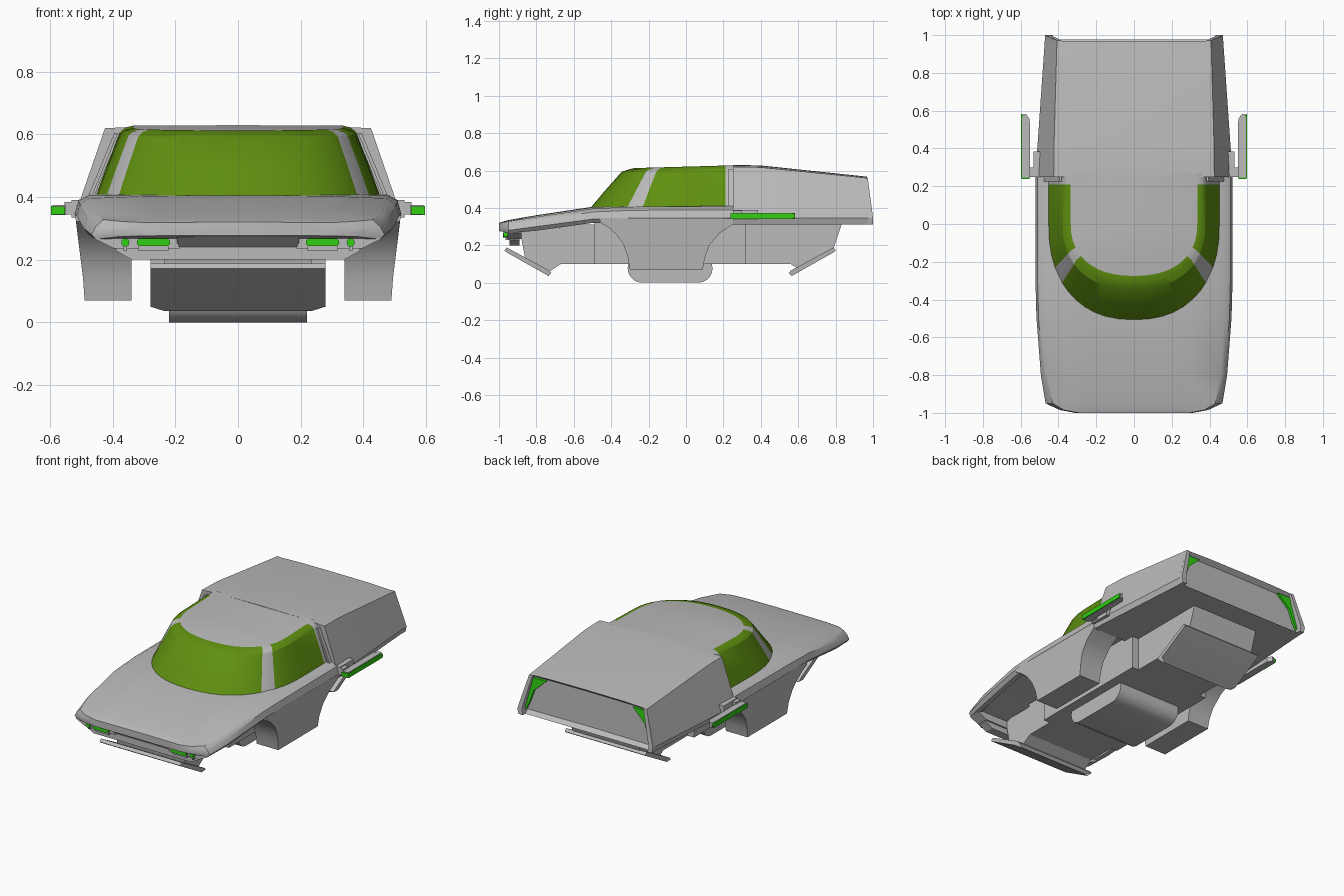
import bpy, bmesh, math

if "Cube" in bpy.data.objects:
    bpy.data.objects.remove(bpy.data.objects["Cube"])


def mat(name, c):
    m = bpy.data.materials.new(name)
    m.diffuse_color = (*c, 1)
    m.use_nodes = True
    m.node_tree.nodes["Principled BSDF"].inputs["Base Color"].default_value = m.diffuse_color
    return m


GREY = mat("body grey", (0.5, 0.5, 0.5))
GLASS = mat("olive glass", (0.115, 0.28, 0.005))
LIGHT = mat("bright green", (0.03, 0.62, 0.006))


def finish(name, bm, mats, smooth=25, mirror=False):
    bmesh.ops.remove_doubles(bm, verts=bm.verts, dist=0.0004)
    bmesh.ops.recalc_face_normals(bm, faces=bm.faces)
    me = bpy.data.meshes.new(name)
    bm.to_mesh(me)
    bm.free()
    for m in mats:
        me.materials.append(m)
    for p in me.polygons:
        p.use_smooth = True
    me.set_sharp_from_angle(angle=math.radians(smooth))
    ob = bpy.data.objects.new(name, me)
    bpy.context.collection.objects.link(ob)
    if mirror:
        mod = ob.modifiers.new("mirror", 'MIRROR')
        mod.use_mirror_merge = False
    return ob


def prism(name, pts, a, b, axis='x', m=GREY, mirror=False):
    """Extrude a profile, (y,z) along x, (x,z) along y or (x,y) along z; a, b are numbers or functions."""
    bm = bmesh.new()
    f = lambda v, z: v(z) if callable(v) else v
    put = {'x': lambda d, p: (d, p[0], p[1]), 'y': lambda d, p: (p[0], d, p[1]),
           'z': lambda d, p: (p[0], p[1], d)}[axis]
    r0 = [bm.verts.new(put(f(a, p[1]), p)) for p in pts]
    r1 = [bm.verts.new(put(f(b, p[1]), p)) for p in pts]
    bm.faces.new(r0)
    bm.faces.new(r1)
    n = len(pts)
    for i in range(n):
        j = (i + 1) % n
        bm.faces.new((r0[i], r0[j], r1[j], r1[i]))
    return finish(name, bm, [m], mirror=mirror)


def box(name, x0, x1, y0, y1, z0, z1, m=GREY, mirror=False):
    return prism(name, [(y0, z0), (y1, z0), (y1, z1), (y0, z1)], x0, x1, 'x', m, mirror)


def loft(halves):
    """Skin half sections (centre bottom to centre top), mirrored across x = 0."""
    bm = bmesh.new()
    rings = []
    for h in halves:
        loop = h + [(-x, y, z) for x, y, z in reversed(h[1:-1])]
        rings.append([bm.verts.new(p) for p in loop])
    for r, s in zip(rings, rings[1:]):
        n = len(r)
        for i in range(n):
            bm.faces.new((r[i], r[(i + 1) % n], s[(i + 1) % n], s[i]))
    caps = bm.faces.new(rings[0]), bm.faces.new(rings[-1])
    return bm, caps


# front body: hood, fenders and beltline, hollow below
stations = [  # y, bottom x z, widest x z, shoulder x z, top edge x z, centre z
    (-1.0, .30, .276, .31, .285, .305, .305, .29, .318, .32),
    (-.985, .38, .274, .392, .285, .383, .305, .37, .322, .325),
    (-.95, .455, .265, .468, .28, .455, .305, .43, .328, .335),
    (-.8, .475, .278, .493, .30, .483, .333, .46, .352, .361),
    (-.5, .497, .32, .516, .34, .505, .378, .475, .396, .406),
    (-.3, .50, .318, .522, .345, .51, .387, .475, .406, .412),
    (.25, .50, .31, .522, .345, .51, .39, .475, .41, .412)]
halves = []
for y, xb, zb, xw, zw, xs, zs, xt, zt, zc in stations:
    zi = zb + (.02 if y > -.9 else .0006)
    halves.append([(0, y, zi), (xb - .04, y, zi), (xb - .03, y, zb), (xb, y, zb), (xw, y, zw),
                   (xs, y, zs), (xt, y, zt), (xt * .6, y, zt + (zc - zt) * .75), (0, y, zc)])
bm, _ = loft(halves)
finish("front_body", bm, [GREY], 35)

# rear body with a recessed back panel
halves = []
for y, xb, xw, xt, zt, zc in [(.25, .51, .52, .425, .62, .63), (.40, .50, .512, .424, .617, .627),
                              (.968, .46, .472, .408, .56, .567)]:
    lean = .008 if y > .9 else 0
    pts = [(0, .31), (xb, .31), (xw, .345), (xt, zt), (xt * .6, zt + (zc - zt) * .8), (0, zc)]
    halves.append([(x, y + lean * (zc - z) / (zc - .31), z) for x, z in pts])
bm, caps = loft(halves)
bmesh.ops.recalc_face_normals(bm, faces=bm.faces)
bmesh.ops.inset_region(bm, faces=[caps[1]], thickness=.022, depth=-.03)
finish("rear_body", bm, [GREY], 22)
# corner posts standing proud of the back panel
prism("rear_post", [(.462, .31), (.47, .345), (.408, .56), (.385, .56), (.44, .345), (.432, .31)],
      .955, lambda z: .972 + .028 * min(1, (.56 - z) / .215), 'y', GREY, True)
prism("tail_light", [(.30, .54), (.39, .54), (.446, .35), (.434, .335), (.41, .385), (.385, .46)],
      lambda z: .94 + (.567 - z) * .05, lambda z: .955 + (.567 - z) * .05, 'y', LIGHT, True)

# cabin: elliptical front, straight sides, glass panes set by column
angles = [90, 82, 74, 66, 55, 48, 40, 32, 24, 16, 8, 0]
rings = [(.457, .515, .395, 0), (.42, .435, .49, .01), (.378, .345, .592, .025),
         (.36, .305, .606, .028), (.335, .275, .613, .028)]
bm = bmesh.new()
grid = []
for X, D, z, slope in rings:
    path = [(X, .27), (X, .21)]
    for a in angles:
        t = math.radians(a)
        path.append((X * math.sin(t) ** .87, -D * max(math.cos(t), 0) ** .87))
    path += [(-x, y) for x, y in reversed(path[:-1])]
    grid.append([bm.verts.new((x, y, z + slope * (y + D))) for x, y in path])
cols = len(grid[0]) - 1
for r, s in zip(grid, grid[1:]):
    for i in range(cols):
        k = min(i, cols - 1 - i)
        bm.faces.new((r[i], r[i + 1], s[i + 1], s[i])).material_index = 0 if k in (0, 5) else 1
# roof strips straight across the cabin
top = grid[-1]
for i in range(cols // 2):
    bm.faces.new(list(dict.fromkeys([top[i], top[i + 1], top[-2 - i], top[-1 - i]])))
finish("cabin", bm, [GREY, GLASS], 30)
# vent slats behind the side windows
for i in range(3):
    o = .018 * i
    prism("vent_slat", [(.468 - o, .40), (.48 - o, .40), (.395 - o, .605), (.383 - o, .605)],
          .225 + .008 * i, .26, 'y', GREY, True)

# door sills between the wheel arches
arch_front = [(-.46, .322), (-.42, .30), (-.37, .255), (-.335, .205), (-.312, .14), (-.30, .07)]
arch_rear = [(.09, .07), (.10, .13), (.125, .20), (.18, .265), (.25, .312), (.25, .345), (-.46, .345)]
prism("door_sill", arch_front + arch_rear, .34,
      lambda z: .49 + .03 * min(1, max(0, (z - .1) / .24)), 'x', GREY, True)

# underbody spine and rounded belly tank
box("underbody_front", -.235, .235, -.68, -.46, .10, .31)
box("underbody_middle", -.28, .28, -.49, .32, .10, .33)
box("underbody_rear", -.235, .235, .30, .58, .10, .33)
belly = []
for cy, start in ((.065, -90), (-.235, 90)):
    for i in range(11):
        t = math.radians(start + 18 * i)
        belly.append((cy + .077 * math.cos(t), .077 + .077 * math.sin(t)))
prism("belly_tank", belly, -.22, .22)

# sloped skid plates and their supports, front and rear
skid = [(-.972, .172), (-.958, .188), (-.73, .065), (-.72, .052), (-.735, .036), (-.76, .05), (-.955, .16)]
for name, fn in (("front", lambda y: y), ("rear", lambda y: -y - .17)):
    w = lambda z: .28 if z > .045 else .235
    prism(name + "_skid_plate", [(fn(y), z) for y, z in skid], lambda z: -w(z), w)
prism("front_skid_support", [(-.89, .29), (-.86, .13), (-.73, .06), (-.67, .10), (-.67, .29)], -.235, .235)
prism("rear_skid_support", [(.835, .32), (.785, .17), (.60, .075), (.56, .10), (.56, .32)], -.235, .235)

# nose fascia, sloped intake and lower bumper
prism("fascia_side", [(.186, .235), (.395, .235), (.455, .265), (.44, .28), (.20, .28)],
      -.955, -.88, 'y', GREY, True)
prism("intake", [(-.985, .278), (-.935, .235), (-.88, .235), (-.88, .278)], -.195, .195)
prism("lower_bumper", [(-.34, .20), (.34, .20), (.39, .228), (.39, .24), (-.39, .24), (-.39, .228)],
      -.945, -.89, 'y')

# headlights with small grey mounts
prism("headlight_bar", [(.225, .243), (.315, .243), (.323, .25), (.323, .26), (.315, .267),
                        (.225, .267), (.217, .26), (.217, .25)], -.978, -.95, 'y', LIGHT, True)
prism("round_headlight", [(.36 + .013 * math.cos(k * math.pi / 8), .255 + .013 * math.sin(k * math.pi / 8))
                          for k in range(16)], -.975, -.95, 'y', LIGHT, True)
box("bar_mount", .222, .318, -.965, -.94, .228, .243, GREY, True)
box("round_mount", .355, .365, -.965, -.94, .228, .243, GREY, True)

# side pods on brackets, with green outer strips
prism("side_pod", [(.55, .245), (.592, .245), (.592, .56), (.588, .58), (.572, .583), (.552, .555)],
      .342, .374, 'z', GREY, True)
prism("pod_light", [(.24, .343), (.575, .343), (.582, .35), (.582, .364), (.575, .371), (.24, .371)],
      .590, .598, 'x', LIGHT, True)
box("pod_front_light", .553, .592, .238, .246, .344, .370, LIGHT, True)
box("pod_bracket", .49, .532, .25, .385, .335, .39, GREY, True)
box("pod_arm", .52, .555, .25, .30, .345, .385, GREY, True)
